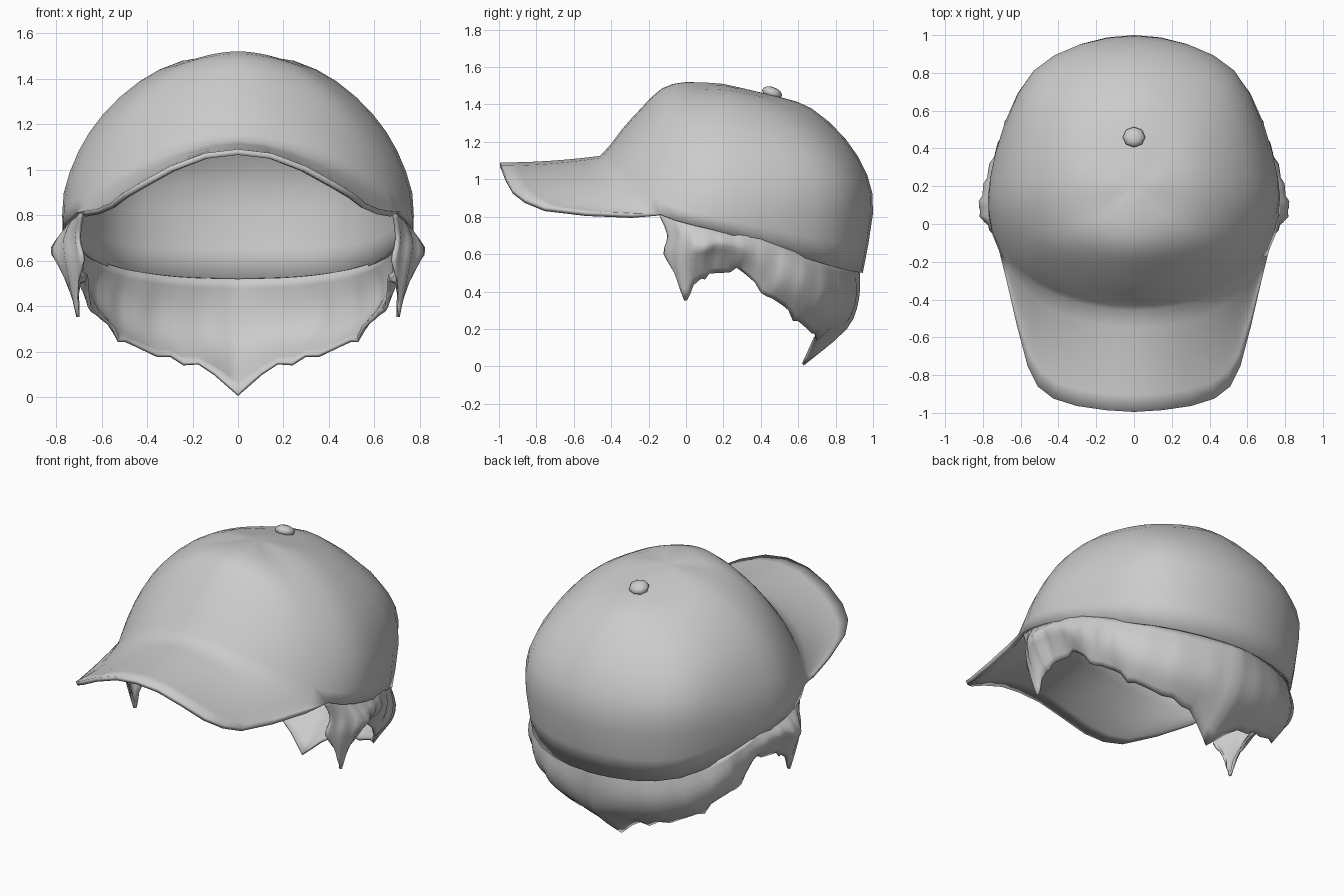
import bpy, bmesh, math, random
from mathutils import Vector

random.seed(4)
if "Cube" in bpy.data.objects:
    bpy.data.objects.remove(bpy.data.objects["Cube"])

grey = bpy.data.materials.new("plain_grey")
grey.use_nodes = True
GREY = (0.6, 0.6, 0.6, 1)
grey.diffuse_color = GREY
grey.node_tree.nodes["Principled BSDF"].inputs["Base Color"].default_value = GREY


def points(rows):
    """Hundredths of a unit to vectors."""
    return [Vector(p) / 100 for p in rows]


def mirrored(p):
    return Vector((-p.x, p.y, p.z))


def smooth_path(keys, steps, closed=False):
    """Smooth curve through every key point."""
    count = len(keys)
    path = []
    for i in range(count if closed else count - 1):
        a, b, c, d = [keys[(i + k) % count] if closed else keys[min(max(i + k, 0), count - 1)]
                      for k in (-1, 0, 1, 2)]
        for s in range(steps):
            t = s / steps
            path.append(b + (c - a) * t / 2 + (a * 2 - b * 5 + c * 4 - d) * t * t / 2
                        + (b * 3 - a - c * 3 + d) * t ** 3 / 2)
    if not closed:
        path.append(keys[-1].copy())
    return path


def loft(bm, columns, closed=False):
    """Skin a row of equally long columns."""
    verts = [[bm.verts.new(p) for p in col] for col in columns]
    pairs = list(zip(verts, verts[1:]))
    if closed:
        pairs.append((verts[-1], verts[0]))
    for left, right in pairs:
        for i in range(len(left) - 1):
            bm.faces.new((left[i], left[i + 1], right[i + 1], right[i]))


def finish(name, bm, thickness=0):
    bmesh.ops.remove_doubles(bm, verts=bm.verts, dist=0.0005)
    mesh = bpy.data.meshes.new(name)
    bm.to_mesh(mesh)
    bm.free()
    mesh.materials.append(grey)
    obj = bpy.data.objects.new(name, mesh)
    bpy.context.collection.objects.link(obj)
    if thickness:
        shell = obj.modifiers.new("shell", "SOLIDIFY")
        shell.thickness = thickness
        shell.offset = -1
    bpy.ops.object.select_all(action="DESELECT")
    obj.select_set(True)
    bpy.context.view_layer.objects.active = obj
    bpy.ops.object.shade_smooth_by_angle(angle=math.radians(50))
    return obj


# Crown meridians from the top to the rim, going from front to back
front = points([(0, 0, 152), (0, -13, 148.5), (0, -24, 138), (0, -34, 127), (0, -40, 119), (0, -46, 112.5)])
brow = points([(10, 2, 151), (20, -9, 146), (29, -18, 135), (36, -26, 122), (40, -32, 112), (43, -37, 102)])
temple = points([(20, 7, 148.5), (36, 0, 141), (50, -5, 128), (61, -8, 112), (68, -11, 96), (71.5, -14, 81.5)])
side = points([(25, 23, 147.5), (44, 24, 138), (60, 25, 123), (70, 25, 107), (76, 25, 88), (75.5, 25, 70)])
nape = points([(20, 42, 144), (33, 56, 135), (46, 71, 118), (52, 80, 100), (53, 81, 82), (50, 78, 53.5)])
back = points([(0, 50, 144), (0, 67, 138), (0, 85, 122), (0, 97, 102), (0, 100, 82), (0, 94.5, 50)])

STEPS = 4
half = [front, brow, temple, side, nape, back]
ring = half + [[mirrored(p) for p in m] for m in half[-2:0:-1]]
pole = Vector((0, 0.2, 1.51))
bands = [smooth_path(list(band), STEPS, closed=True) for band in zip(*ring)]
crown = [smooth_path([pole] + list(col), 2) for col in zip(*bands)]

cap = bmesh.new()
loft(cap, crown, closed=True)

# Brim: sweep the front rim out to the curved edge of the peak
edge = points([(0, -99.5, 109), (20, -98, 106), (39, -94, 96.5), (51, -86, 89.5),
               (58, -70, 84), (66, -36, 82), (71.5, -14, 81.5)])
fine_edge = smooth_path(edge, 2 * STEPS)
brim = []
for i in range(2 * STEPS + 1):
    inner, outer = crown[i][-1], fine_edge[i * 6]
    column = []
    for k in range(7):
        t = k / 6
        p = inner.lerp(outer, t)
        p.z = inner.z + (outer.z - inner.z) * (1 - (1 - t) ** 2)
        column.append(p)
    brim.append(column)
loft(cap, [[mirrored(p) for p in col] for col in brim[:0:-1]] + brim)
finish("cap_with_brim", cap, 0.025)

# Button on the crown
button = bmesh.new()
bmesh.ops.create_uvsphere(button, u_segments=8, v_segments=6, radius=0.06)
for v in button.verts:
    v.co = Vector((v.co.x, v.co.y * 0.9 + 0.46, v.co.z * 0.55 + 1.462 - v.co.y * 0.2))
finish("crown_button", button)

# Hair locks from the temple to the middle of the back, each from rim to tip
locks = [
    [(69, -15, 82), (70, -10, 70), (68, -12, 60), (70, -5, 50)],
    [(72, -5, 80), (76, -2, 70), (75, -4, 58), (71, -1, 36)],
    [(73, 5, 78), (82, 7, 65), (79, 5, 57), (71, 6, 43)],
    [(73, 17, 75), (80, 18, 67), (76, 17, 60), (70, 15, 50)],
    [(73, 32, 71), (76, 32, 64), (73, 31, 57), (67, 27, 50)],
    [(69, 48, 65), (70, 47, 57), (69, 45, 48), (66, 40, 40)],
    [(61, 62, 60), (65, 61, 50), (64, 58, 40), (58, 52, 30)],
    [(48, 75, 56), (51, 75, 42), (50, 71, 30), (46, 62, 21)],
    [(26, 86, 53), (28, 87, 38), (27, 82, 25), (24, 70, 15)],
    [(0, 93, 52), (0, 92.5, 36), (0, 86, 20), (0, 63, 0.5)],
]
strands = [smooth_path(list(band), STEPS) for band in zip(*[points(lock) for lock in locks])]
hair_cols = [smooth_path(list(col), 3) for col in zip(*strands)]
# Ruffle the strands and fray their tips
for i, col in enumerate(hair_cols[1:-1], 1):
    fray = random.uniform(-0.015, 0.03)
    for k, p in enumerate(col):
        t = k / (len(col) - 1)
        outward = Vector((p.x, p.y - 0.2, 0)).normalized()
        p += outward * 0.008 * math.sin(i * 2.1) * math.sin(math.pi * t)
        p.z += fray * t ** 3
hair = bmesh.new()
loft(hair, hair_cols + [[mirrored(p) for p in col] for col in hair_cols[-2::-1]])
finish("hair", hair, 0.015)
